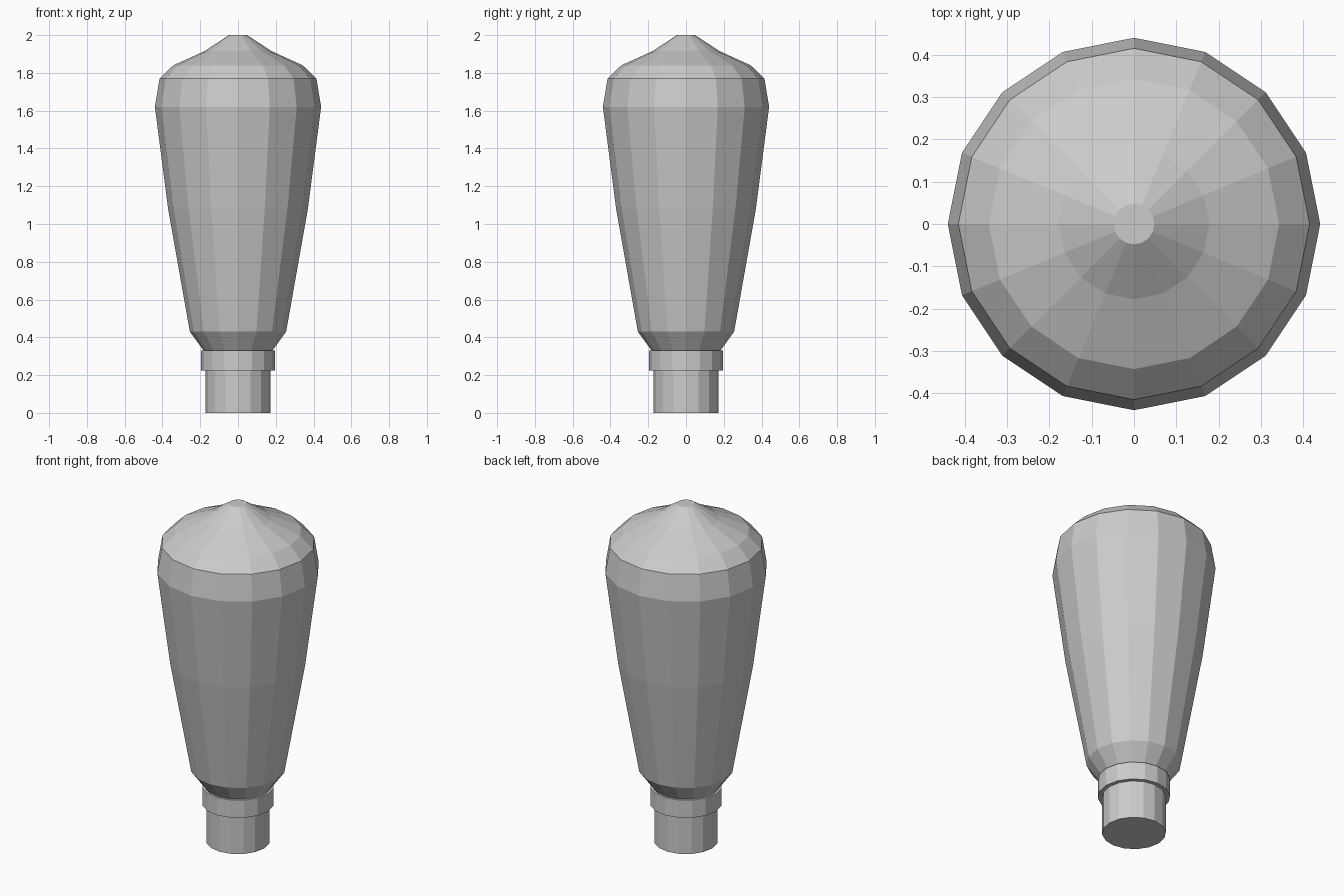
import bpy
import bmesh
from math import cos, sin, tau

cube = bpy.data.objects.get("Cube")
if cube:
    bpy.data.objects.remove(cube, do_unlink=True)

SIDES = 16

grey = bpy.data.materials.new("plain grey")
grey.use_nodes = True
colour = (0.6, 0.6, 0.6, 1)
grey.diffuse_color = colour
grey.node_tree.nodes["Principled BSDF"].inputs["Base Color"].default_value = colour


def lathe(name, profile):
    """Spin (radius, height) points into a closed, faceted solid."""
    bm = bmesh.new()
    rings = [[bm.verts.new((r * cos(tau * i / SIDES), r * sin(tau * i / SIDES), z))
              for i in range(SIDES)] for r, z in profile]
    for low, high in zip(rings, rings[1:]):
        for i in range(SIDES):
            j = (i + 1) % SIDES
            bm.faces.new((low[i], low[j], high[j], high[i]))
    bm.faces.new(rings[0][::-1])
    bm.faces.new(rings[-1])
    mesh = bpy.data.meshes.new(name)
    bm.to_mesh(mesh)
    bm.free()
    mesh.materials.append(grey)
    obj = bpy.data.objects.new(name, mesh)
    bpy.context.collection.objects.link(obj)
    return obj


# Tapered glass envelope with a pointed crown
lathe("glass_bulb", [(0.175, 0.32), (0.255, 0.43), (0.37, 1.08), (0.44, 1.62),
                     (0.415, 1.77), (0.343, 1.84), (0.178, 1.915), (0.048, 2.0)])

# Screw base and the wider collar above it
lathe("base", [(0.172, 0), (0.172, 0.3)])
lathe("collar", [(0.195, 0.225), (0.195, 0.33)])
